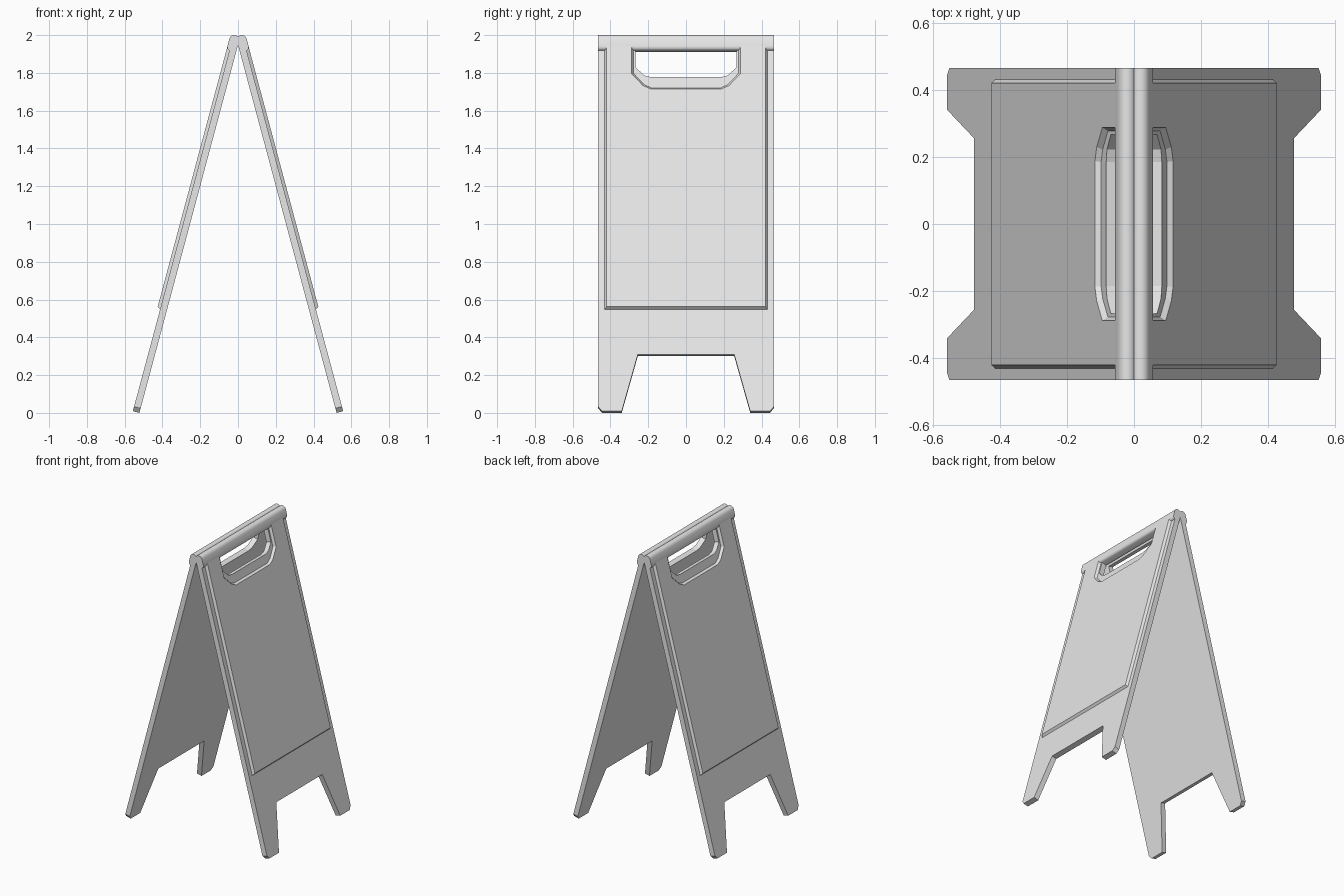
import bpy, bmesh, math
from mathutils import Matrix

cube = bpy.data.objects.get("Cube")
if cube:
    bpy.data.objects.remove(cube, do_unlink=True)

TILT = math.radians(15)
THICK = 0.036      # board thickness
HEAD = 0.0525      # thickness of the rounded top bar
HALF = 0.465       # half of the board width
TOP = 2.0365       # centre of the top rounding, measured along the board

plastic = bpy.data.materials.new("light_grey_plastic")
plastic.use_nodes = True
plastic.diffuse_color = (0.8, 0.8, 0.8, 1)
plastic.node_tree.nodes["Principled BSDF"].inputs["Base Color"].default_value = (0.8, 0.8, 0.8, 1)

# Local axes of a board: x = outward, y = width, z = up along the board
lean = Matrix.Translation((0.522, 0, 0)) @ Matrix.Rotation(-TILT, 4, 'Y')


def add_pair(name, bm):
    """Place one mesh on the left board and again on the right board."""
    mesh = bpy.data.meshes.new(name)
    bm.to_mesh(mesh)
    bm.free()
    mesh.materials.append(plastic)
    for side, turn in (("left", 0), ("right", math.pi)):
        ob = bpy.data.objects.new(f"{side}_{name}", mesh)
        bpy.context.collection.objects.link(ob)
        ob.matrix_world = Matrix.Rotation(turn, 4, 'Z') @ lean
    return ob


def outline_face(bm, half, depth):
    """Face from one half of an outline (y, z), mirrored across y = 0."""
    points = half + [(-y, z) for y, z in reversed(half)]
    face = bm.faces.new([bm.verts.new((depth, y, z)) for y, z in points])
    face.normal_update()
    if face.normal.x < 0:
        face.normal_flip()
    return face


# Board with two feet and an opening below the top bar
bm = bmesh.new()
face = outline_face(bm, [
    (0.255, 0.311), (0.34, 0.0), (0.445, 0.0), (HALF, 0.025),
    (HALF, 1.98), (0.267, 1.98), (0.267, 1.885), (0.222, 1.84), (0.185, 1.831)], 0)
new = bmesh.ops.extrude_face_region(bm, geom=[face])["geom"]
bmesh.ops.translate(bm, vec=(THICK, 0, 0),
                    verts=[g for g in new if isinstance(g, bmesh.types.BMVert)])
bmesh.ops.recalc_face_normals(bm, faces=bm.faces)
add_pair("board", bm)

# Raised sign panel with a sloped rim, cut out around the hand opening
bm = bmesh.new()
face = outline_face(bm, [
    (0.431, 0.557), (0.431, 2.03), (0.277, 2.03),
    (0.277, 1.85), (0.222, 1.79), (0.185, 1.772)], THICK)
bmesh.ops.inset_region(bm, faces=[face], use_boundary=True, use_even_offset=True,
                       thickness=0.011, depth=0)
for v in face.verts:
    v.co.x = HEAD - 0.0005
add_pair("sign_panel", bm)

# Rounded top bar that doubles as the handle
r = HEAD / 2
profile = [(0, 1.977), (0, 2.02)]
for i in range(1, 9):
    a = math.pi * (1 - i / 8)
    profile.append((r + r * math.cos(a), TOP + r * math.sin(a)))
drop = HEAD - THICK
for i in range(5):
    a = math.pi / 2 * i / 4
    profile.append((THICK + drop * math.cos(a), 1.999 - 0.022 * math.sin(a)))
bm = bmesh.new()
face = bm.faces.new([bm.verts.new((x, -HALF, z)) for x, z in profile])
new = bmesh.ops.extrude_face_region(bm, geom=[face])["geom"]
bmesh.ops.translate(bm, vec=(0, 2 * HALF, 0),
                    verts=[g for g in new if isinstance(g, bmesh.types.BMVert)])
bmesh.ops.recalc_face_normals(bm, faces=bm.faces)
bar = add_pair("top_bar", bm)

# Smooth the rounding, keep the edges sharp
bpy.ops.object.select_all(action='DESELECT')
bar.select_set(True)
bpy.context.view_layer.objects.active = bar
bpy.ops.object.shade_smooth_by_angle(angle=math.radians(35))
